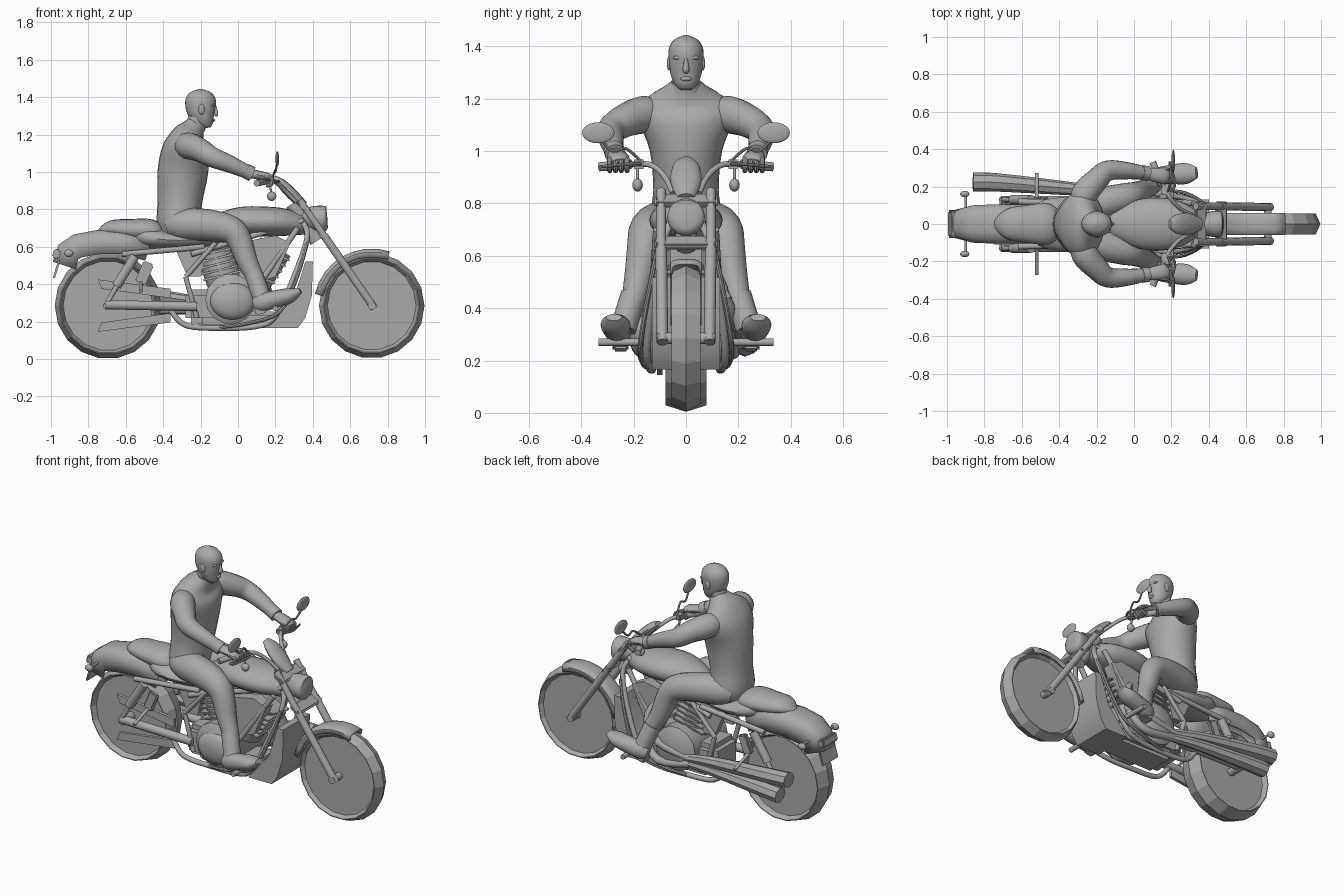
import bpy, bmesh, math
from mathutils import Vector, Matrix

default_cube = bpy.data.objects.get("Cube")
if default_cube:
    bpy.data.objects.remove(default_cube, do_unlink=True)

GREY = (0.4, 0.4, 0.4, 1)
grey = bpy.data.materials.new("plain grey")
grey.use_nodes = True
grey.diffuse_color = GREY
grey.node_tree.nodes["Principled BSDF"].inputs["Base Color"].default_value = GREY
UP, FORWARD, SIDEWAYS = Vector((0, 0, 1)), Vector((1, 0, 0)), Vector((0, 1, 0))
smooth_parts = []


def finish(name, bm, mirror=False, smooth=True):
    """Turn a bmesh into an object, optionally mirrored across the centre plane."""
    bmesh.ops.recalc_face_normals(bm, faces=bm.faces)
    mesh = bpy.data.meshes.new(name)
    bm.to_mesh(mesh)
    bm.free()
    mesh.materials.append(grey)
    part = bpy.data.objects.new(name, mesh)
    bpy.context.collection.objects.link(part)
    if mirror:
        modifier = part.modifiers.new("Mirror", "MIRROR")
        modifier.use_axis = (False, True, False)
        modifier.use_mirror_merge = False
    if smooth:
        smooth_parts.append(part)
    return part


def bridge(bm, rings, closed=True):
    """Skin neighbouring rings of vertices with quads."""
    for first, second in zip(rings, rings[1:]):
        count = len(first)
        for i in range(count if closed else count - 1):
            j = (i + 1) % count
            bm.faces.new((first[i], first[j], second[j], second[i]))


def blend(a, b, c, d, t):
    """Catmull-Rom interpolation between b and c."""
    return (b * 2 + (c - a) * t + (a * 2 - b * 5 + c * 4 - d) * t * t
            + (b * 3 - a - c * 3 + d) * t * t * t) * 0.5


def tube(name, points, radii, sides=12, ref=UP, steps=4, mirror=False):
    """Sweep an ellipse along a smooth path; radii are numbers or (side, up) pairs."""
    if not isinstance(radii, list):
        radii = [radii] * len(points)
    path = [Vector(p) for p in points]
    sizes = [Vector(r if isinstance(r, tuple) else (r, r)) for r in radii]

    def refine(values):
        padded = [values[0]] + values + [values[-1]]
        fine = [blend(*padded[i:i + 4], s / steps) for i in range(len(values) - 1) for s in range(steps)]
        return fine + [values[-1]]

    path, sizes = refine(path), refine(sizes)
    bm, rings = bmesh.new(), []
    for i, (centre, size) in enumerate(zip(path, sizes)):
        along = (path[min(i + 1, len(path) - 1)] - path[max(i - 1, 0)]).normalized()
        across = along.cross(ref).normalized()
        over = across.cross(along)
        angles = [math.tau * k / sides for k in range(sides)]
        rings.append([bm.verts.new(centre + across * (size.x * math.cos(a)) + over * (size.y * math.sin(a)))
                      for a in angles])
    bridge(bm, rings)
    bm.faces.new(rings[0])
    bm.faces.new(rings[-1])
    return finish(name, bm, mirror)


def rod(name, start, end, radius, mirror=True, sides=10):
    ref = UP if abs(start[2] - end[2]) < abs(start[0] - end[0]) else FORWARD
    return tube(name, [start, end], radius, sides, ref, 1, mirror)


def box(name, centre, size, tilt=0, mirror=False, bevel=0.008):
    bm = bmesh.new()
    place = Matrix.Translation(centre) @ Matrix.Rotation(tilt, 4, "Y") @ Matrix.Diagonal((*size, 1))
    bmesh.ops.create_cube(bm, size=1, matrix=place)
    bmesh.ops.bevel(bm, geom=bm.edges[:], offset=bevel, segments=2, affect="EDGES")
    return finish(name, bm, mirror)


def ball(name, centre, size, mirror=False):
    bm = bmesh.new()
    place = Matrix.Translation(centre) @ Matrix.Diagonal((*size, 1))
    bmesh.ops.create_uvsphere(bm, u_segments=20, v_segments=12, radius=1, matrix=place)
    return finish(name, bm, mirror)


def slab(name, outline, inner, outer, mirror=False):
    """Extrude a side outline across the width."""
    bm = bmesh.new()
    rings = [[bm.verts.new((x, y, z)) for x, z in outline] for y in (inner, outer)]
    bridge(bm, rings)
    for ring in rings:
        bm.faces.new(ring)
    return finish(name, bm, mirror)


def wheel(name, x, radius, half):
    """Low-poly tyre with a ridged tread and a flat recessed disc."""
    sides, rim = 18, radius - 0.045
    profile = [(rim, -half * .6), (rim + .015, -half), (radius - .025, -half), (radius, 0)]
    profile += [(r, -y) for r, y in reversed(profile[:-1])]
    bm, rings = bmesh.new(), []
    for r, y in profile:
        angles = [math.tau * k / sides for k in range(sides)]
        rings.append([bm.verts.new((x + r * math.cos(a), y, .285 + r * math.sin(a))) for a in angles])
    bridge(bm, rings)
    bm.faces.new(rings[0])
    bm.faces.new(rings[-1])
    finish(name, bm, smooth=False)


def fender(name, stations, skirt):
    """Arched guard following (x, z, half width) stations, hanging down by skirt."""
    bm, rings = bmesh.new(), []
    section = [(-1, 1), (-1, .4), (-.8, .12), (-.4, 0), (.4, 0), (.8, .12), (1, .4), (1, 1)]
    for i, (x, z, half) in enumerate(stations):
        before, after = stations[max(i - 1, 0)], stations[min(i + 1, len(stations) - 1)]
        along = Vector((after[0] - before[0], 0, after[1] - before[1])).normalized()
        inward = Vector((along.z, 0, -along.x)) * skirt
        rings.append([bm.verts.new(Vector((x, half * u, z)) + inward * v) for u, v in section])
    bridge(bm, rings, closed=False)
    part = finish(name, bm)
    part.modifiers.new("Thickness", "SOLIDIFY").thickness = 0.01


# Wheels, hubs and guards
wheel("front_wheel", .715, .282, .055)
wheel("rear_wheel", -.695, .285, .078)
rod("front_axle", (.715, -.11, .285), (.715, .11, .285), .022, False)
rod("rear_axle", (-.695, -.14, .285), (-.695, .14, .285), .025, False)
arc = [math.radians(168 - 12 * k) for k in range(9)]
fender("front_fender", [(.715 + .31 * math.cos(a), .285 + .305 * math.sin(a), .06) for a in arc], .045)
fender("rear_fender", [(-.99, .52, .08), (-.96, .61, .085), (-.88, .665, .1), (-.75, .69, .105),
                       (-.6, .69, .105), (-.46, .65, .1)], .13)
box("tail_light", (-.965, 0, .56), (.05, .14, .05), .3)
box("licence_plate", (-.97, 0, .48), (.012, .15, .1), .3, bevel=.003)
rod("rear_signal_arms", (-.9, .06, .57), (-.9, .16, .57), .007)
ball("rear_signals", (-.905, .16, .565), (.025, .017, .02), True)

# Front fork, headlight and dials
rod("fork_tubes", (.33, .095, .85), (.5, .095, .6), .019)
rod("fork_sliders", (.46, .095, .66), (.73, .09, .27), .022)
for level, x in ((.81, .355), (.65, .465)):
    box("fork_clamp", (x, 0, level), (.07, .24, .025), .6)
tube("headlight", [(.32, 0, .76), (.37, 0, .755), (.43, 0, .75), (.465, 0, .745), (.478, 0, .745)],
     [.02, .055, .07, .068, .04], 24)
tube("instrument_pod", [(.19, 0, .97), (.23, 0, .94), (.29, 0, .88), (.35, 0, .82)],
     [(.025, .012), (.052, .025), (.058, .03), (.035, .025)], 16)
rod("steering_head", (.29, 0, .83), (.42, 0, .63), .04, False)

# Handlebar with its controls
tube("handlebar", [(.1, .33, .94), (.16, .2, .95), (.2, .13, .945), (.25, .08, .9), (.31, .05, .84)], .011, mirror=True)
rod("grips", (.1, .33, .94), (.15, .21, .95), .018)
tube("levers", [(.2, .17, .95), (.22, .22, .95), (.19, .33, .94)], .006, 8, mirror=True)
box("switch_housings", (.17, .18, .95), (.05, .05, .035), mirror=True)
tube("mirror_stalks", [(.18, .17, .96), (.2, .23, 1.01), (.2, .28, 1.0), (.21, .33, 1.05)], .006, 8, mirror=True)
ball("mirrors", (.21, .335, 1.07), (.01, .062, .04), True)
ball("front_signals", (.18, .185, .87), (.025, .02, .025), True)
rod("signal_stems", (.18, .185, .87), (.17, .185, .945), .006)

# Tank and saddle
tube("fuel_tank", [(-.16, 0, .7), (-.08, 0, .72), (.02, 0, .735), (.13, 0, .735), (.25, 0, .73), (.37, 0, .71)],
     [(.05, .04), (.09, .065), (.13, .078), (.14, .08), (.12, .073), (.05, .045)], 24)
tube("rider_seat", [(-.55, 0, .67), (-.48, 0, .65), (-.35, 0, .635), (-.2, 0, .64), (-.08, 0, .66)],
     [(.08, .06), (.13, .06), (.14, .05), (.11, .045), (.07, .03)], 20)
tube("pillion_seat", [(-.74, 0, .67), (-.68, 0, .695), (-.58, 0, .69), (-.46, 0, .685), (-.4, 0, .66)],
     [(.03, .02), (.08, .045), (.1, .058), (.11, .06), (.07, .03)], 20)

# Frame tubes
tube("cradle_tubes", [(.34, .05, .74), (.37, .09, .65), (.3, .13, .44), (.2, .15, .23), (.1, .14, .175),
                      (-.1, .13, .165), (-.28, .13, .18), (-.36, .12, .26)], .015, mirror=True)
tube("engine_guards", [(.37, .11, .62), (.31, .15, .42), (.22, .175, .25), (.05, .165, .19), (-.1, .14, .17)], .01, 8,
     mirror=True)
rod("upper_frame", (.35, .06, .74), (-.25, .12, .56), .016)
rod("slanted_frame", (.32, .11, .7), (.1, .13, .38), .016)
rod("seat_posts", (-.12, .12, .62), (-.28, .12, .44), .014)
rod("lower_seat_posts", (-.28, .12, .44), (-.22, .12, .22), .014)
rod("rear_subframe", (-.18, .11, .6), (-.62, .12, .56), .016)
rod("swingarm", (-.22, .125, .28), (-.71, .125, .29), .026)
rod("shock_bodies", (-.55, .13, .55), (-.65, .13, .39), .026)
rod("shock_shafts", (-.62, .13, .44), (-.71, .13, .28), .014)
rod("pillion_peg_bars", (-.52, .1, .42), (-.52, .27, .36), .01)
box("pillion_peg_brackets", (-.5, .13, .46), (.06, .03, .12), .4, True)
rod("rider_pegs", (.2, .14, .27), (.2, .335, .27), .015)

# Engine, cooling and exhaust
tube("crankcase", [(-.04, -.19, .32), (-.04, -.16, .32), (-.04, .16, .32), (-.04, .19, .32)],
     [.08, .135, .135, .08], 14, steps=1)
ball("clutch_cover", (-.03, -.17, .31), (.12, .05, .1))
box("gearbox", (-.15, 0, .28), (.26, .24, .18), bevel=.03)
box("oil_pan", (0, 0, .21), (.42, .2, .09), bevel=.02)
for place, foot, top in (("rear", -.06, -.14), ("front", .06, .2)):
    rod(place + "_cylinder", (foot, 0, .38), (top, 0, .6), .095, False, 16)
    for k in range(5):
        mix = .3 + .14 * k
        x, z = foot + (top - foot) * mix, .38 + .22 * mix
        box(place + "_cooling_fin", (x, 0, z), (.21, .21, .012), (top - foot) * 3, bevel=.003)
slab("intake_covers", [(.0, .62), (.2, .66), (.28, .62), (.2, .44), (.08, .4)], .06, .13, True)
slab("radiator_shroud", [(.16, .165), (.32, .165), (.36, .22), (.395, .34), (.4, .52), (.36, .52), (.3, .33)], -.13, .13)
slab("side_panels", [(-.34, .6), (-.16, .6), (-.2, .44), (-.27, .44)], .07, .11, True)
for label, rise, tail in (("upper", .08, -.86), ("lower", -.03, -.8)):
    end = .29 + rise
    tube(label + "_muffler", [(tail, .225, end), (-.7, .22, end - rise * .15), (-.35, .19, .285 + rise * .5),
                              (-.15, .17, .27 + rise * .3)], [(.05, .045), (.048, .044), (.036, .034), (.025, .025)], 8)
    tube(label + "_header_pipe", [(-.15, .17, .27 + rise * .3), (.06, .18, .26 + rise), (.16, .15, .36 + rise),
                                  (.12, .1, .48 + rise)], .024)
for label, way in (("upper", 1), ("lower", -1)):
    slab(label + "_wheel_stay", [(-.75, .285 + .14 * way), (-.73, .285 + .09 * way), (-.36, .285 + .04 * way),
                                 (-.36, .285 + .09 * way)], -.11, -.09)

# Rider torso, head and face
tube("torso", [(-.33, 0, .65), (-.32, 0, .73), (-.31, 0, .85), (-.295, 0, 1.0), (-.28, 0, 1.12), (-.265, 0, 1.185),
               (-.24, 0, 1.23), (-.22, 0, 1.26)],
     [(.11, .09), (.14, .115), (.125, .12), (.138, .135), (.18, .125), (.165, .095), (.095, .065), (.055, .05)],
     24, FORWARD)
tube("neck", [(-.235, 0, 1.22), (-.205, 0, 1.33)], [(.05, .05), (.048, .05)], 16, FORWARD)
tube("collar", [(-.232, 0, 1.235), (-.222, 0, 1.265)], [(.06, .058), (.054, .054)], 20, FORWARD)
tube("head", [(-.165, 0, 1.235), (-.17, 0, 1.255), (-.185, 0, 1.29), (-.198, 0, 1.34), (-.2, 0, 1.39),
              (-.2, 0, 1.425), (-.2, 0, 1.443)],
     [(.022, .018), (.042, .04), (.058, .062), (.066, .08), (.066, .08), (.046, .056), (.008, .01)], 24, FORWARD)
tube("nose", [(-.124, 0, 1.36), (-.119, 0, 1.335), (-.118, 0, 1.31), (-.124, 0, 1.3)],
     [.005, .009, .013, .007], 10, FORWARD)
ball("lips", (-.131, 0, 1.276), (.008, .021, .009))
ball("brows", (-.134, .028, 1.357), (.01, .022, .008), True)
ball("ears", (-.195, .065, 1.335), (.016, .008, .028), True)

# Rider limbs
tube("arms", [(-.29, .08, 1.14), (-.265, .16, 1.14), (-.2, .235, 1.115), (-.14, .285, 1.08), (-.04, .285, 1.04),
              (.07, .27, .99)], [.05, .071, .063, .055, .046, .034], 16, mirror=True)
rod("cuffs", (.04, .275, 1.005), (.075, .27, .988), .04, True, 16)
tube("hands", [(.06, .27, .992), (.1, .265, .985), (.16, .255, .972), (.185, .25, .96)],
     [(.024, .024), (.036, .024), (.04, .022), (.03, .012)], 12, mirror=True)
for k in range(4):
    y = .225 + .022 * k
    tube("finger", [(.14, y, .975), (.18, y, .965), (.18, y, .935), (.15, y, .925)], .01, 8, SIDEWAYS, mirror=True)
tube("legs", [(-.37, .06, .71), (-.3, .08, .72), (-.16, .115, .715), (-.04, .145, .69), (.01, .16, .63),
              (.05, .18, .52), (.1, .205, .42), (.13, .235, .35)],
     [.06, .085, .085, .075, .066, .056, .045, .04], 18, SIDEWAYS, mirror=True)
rod("boot_shafts", (.085, .2, .45), (.13, .24, .32), .05, True, 16)
tube("boots", [(.085, .25, .29), (.12, .255, .3), (.2, .265, .32), (.28, .27, .34), (.335, .275, .365)],
     [(.03, .03), (.045, .05), (.052, .047), (.056, .04), (.03, .014)], 16, mirror=True)
box("boot_heels", (.12, .25, .26), (.06, .06, .04), -.25, True)

# Smooth the rounded parts while keeping crisp edges
bpy.ops.object.select_all(action="DESELECT")
for part in smooth_parts:
    part.select_set(True)
bpy.context.view_layer.objects.active = smooth_parts[0]
bpy.ops.object.shade_smooth_by_angle(angle=math.radians(40))
